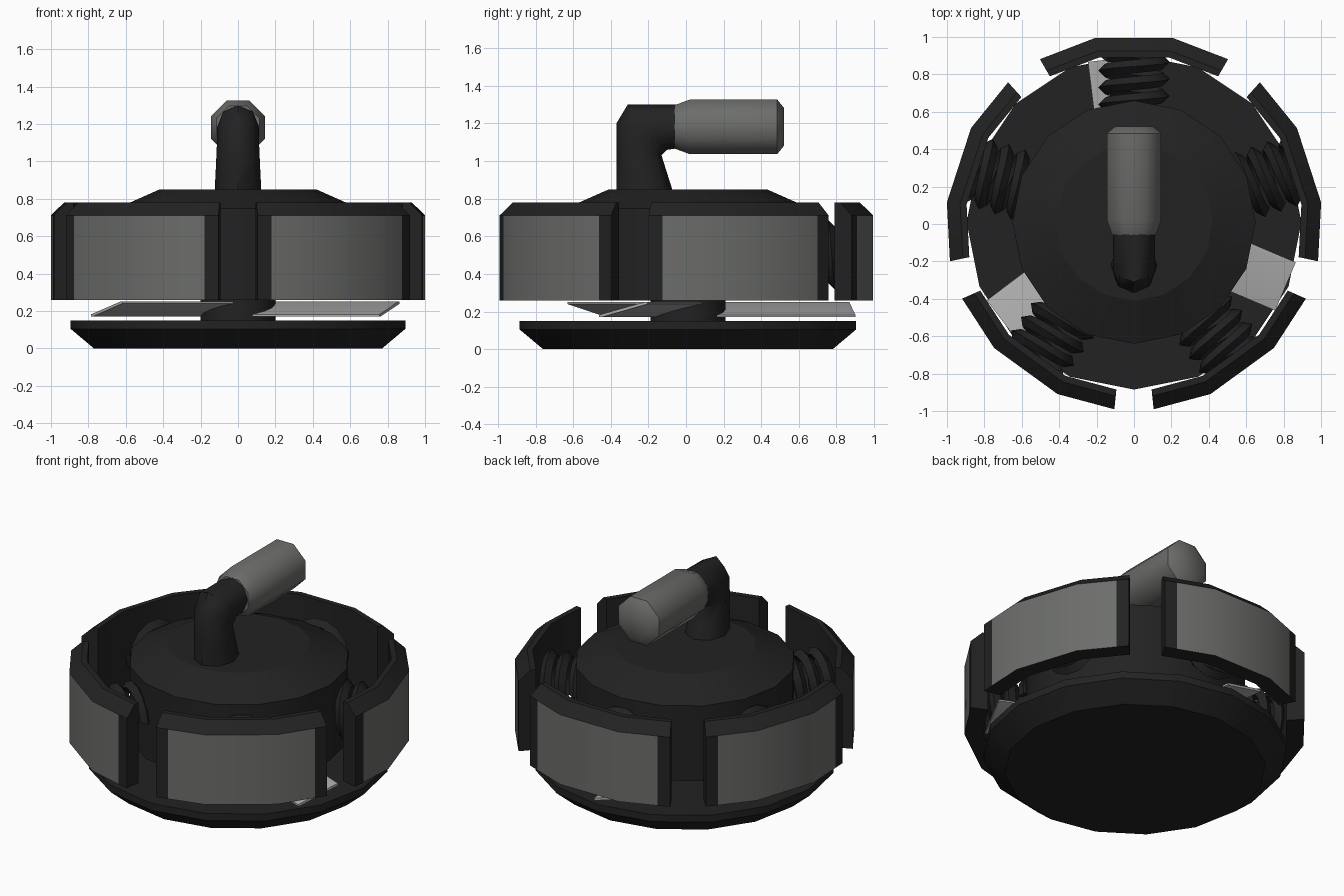
import bpy, bmesh, math
from mathutils import Vector

if "Cube" in bpy.data.objects:
    bpy.data.objects.remove(bpy.data.objects["Cube"])

CY = 0.01  # centre of the round body along y


def material(name, v):
    m = bpy.data.materials.new(name)
    m.diffuse_color = (*v, 1)
    m.use_nodes = True
    m.node_tree.nodes["Principled BSDF"].inputs["Base Color"].default_value = m.diffuse_color
    return m


BLACK = material("black_rubber", (0.016, 0.016, 0.016))
GREY = material("grey_pad", (0.15, 0.155, 0.145))
STEEL = material("light_steel", (0.42, 0.42, 0.42))


def loft(name, rings, mats, rule=None, angle=32):
    """Skin a list of closed rings, cap both ends, colour by rule."""
    bm = bmesh.new()
    vr = [[bm.verts.new(p) for p in r] for r in rings]
    n = len(vr[0])
    for a, b in zip(vr, vr[1:]):
        for i in range(n):
            j = (i + 1) % n
            bm.faces.new((a[i], a[j], b[j], b[i]))
    bm.faces.new(vr[0])
    bm.faces.new(vr[-1][::-1])
    bmesh.ops.recalc_face_normals(bm, faces=bm.faces)
    if rule:
        for f in bm.faces:
            f.material_index = rule(f)
    me = bpy.data.meshes.new(name)
    bm.to_mesh(me)
    bm.free()
    for m in mats:
        me.materials.append(m)
    ob = bpy.data.objects.new(name, me)
    bpy.context.collection.objects.link(ob)
    bpy.ops.object.select_all(action='DESELECT')
    ob.select_set(True)
    bpy.context.view_layer.objects.active = ob
    bpy.ops.object.shade_smooth_by_angle(angle=math.radians(angle))
    return ob


def polar(r, deg, z):
    a = math.radians(deg)
    return Vector((r * math.cos(a), CY + r * math.sin(a), z))


def turned(name, profile, sides=16, angle=20):
    """Upright turned part from (radius, height) pairs."""
    rings = [[polar(r, 360 * i / sides - 90, z) for i in range(sides)]
             for r, z in profile]
    return loft(name, rings, [BLACK], angle=angle)


# Base plate, neck and central drum
turned("base_plate", [(0.77, 0), (0.895, 0.105), (0.895, 0.15)], angle=23)
turned("neck", [(0.2, 0.14), (0.2, 0.27)], angle=23)
turned("drum", [(0.65, 0.26), (0.65, 0.748), (0.42, 0.85)], angle=23)

# Curved outer shoes, each with a grey friction pad on its outer face
PROFILE = [(1.006, 0.26), (1.006, 0.712), (0.935, 0.78), (0.9, 0.78), (0.9, 0.26)]


def shoe(k, mid):
    def section(deg):
        return [polar(r, mid + deg, z) for r, z in PROFILE]
    ends = {s: (section(12 * s), section(30 * s)) for s in (-1, 1)}

    def cut(s):  # pad edge, kept on the flat end facet
        return [a.lerp(b, 0.76) for a, b in zip(*ends[s])]
    rings = [ends[-1][1], cut(-1), ends[-1][0], ends[1][0], cut(1), ends[1][1]]
    centre = polar(1, mid, 0) - polar(0, mid, 0)

    def is_pad(f):
        c = f.calc_center_median() - Vector((0, CY, 0))
        out = Vector((c.x, c.y, 0)).normalized()
        spread = math.degrees(out.angle(centre))
        return int(f.normal.dot(out) > 0.9 and spread < 25)
    loft(f"outer_shoe_{k}", rings, [BLACK, GREY], is_pad)


# Coil springs between the drum and the shoes
def spring(k, mid, turns=3, steps=14):
    axis = polar(1, mid, 0) - polar(0, mid, 0)
    side = Vector((-axis.y, axis.x, 0))
    up = Vector((0, 0, 1))
    rings = []
    for i in range(turns * steps + 1):
        t = i / (turns * steps)
        a = math.tau * turns * t
        out = side * math.cos(a) + up * math.sin(a)
        c = polar(0.63 + 0.27 * t, mid, 0.5) + out * 0.155
        rings.append([c + out * (0.036 * math.cos(b)) + axis * (0.036 * math.sin(b))
                      for b in (math.tau * q / 4 for q in range(4))])
    loft(f"spring_{k}", rings, [BLACK])


for k in range(5):
    shoe(k + 1, 90 + 72 * k)
    spring(k + 1, 90 + 72 * k)

# Three tilted fan blades under the drum
for k in range(3):
    deg = -23 + 120 * k
    axis = polar(1, deg, 0) - polar(0, deg, 0)
    side = Vector((-axis.y, axis.x, 0))
    section = [(-0.14, 0.17), (-0.125, 0.17), (0.14, 0.24), (0.14, 0.25),
               (0.12, 0.25), (-0.14, 0.182)]
    rings = [[polar(r, deg, z) + side * s for s, z in section] for r in (0.1, 0.88)]
    loft(f"fan_blade_{k + 1}", rings, [STEEL])

# Bent handle post: outer and inner edge points (y, z) of each ring, half width
BEND = [((-0.37, 0.83), (-0.07, 0.84), 0.125),
        ((-0.37, 1.0), (-0.105, 0.95), 0.118),
        ((-0.37, 1.2), (-0.13, 1.03), 0.112),
        ((-0.31, 1.3), (-0.1, 1.06), 0.112),
        ((-0.03, 1.3), (-0.03, 1.07), 0.112)]
rings = []
for p, q, w in BEND:
    p, q = Vector((0, *p)), Vector((0, *q))
    c, h = (p + q) / 2, (p - q) / 2
    rings.append([c + h * math.cos(t) + Vector((w * math.sin(t), 0, 0))
                  for t in (math.tau * i / 8 for i in range(8))])
loft("handle_post", rings, [BLACK], angle=50)

# Rounded grey grip
GRIP = [(-0.06, 0.125), (0.02, 0.157), (0.485, 0.157), (0.52, 0.11)]
rings = [[Vector((r * math.sin(t), y, 1.182 + r * math.cos(t)))
          for t in (math.tau * (i + 0.5) / 8 for i in range(8))] for y, r in GRIP]
loft("handle_grip", rings, [GREY], angle=50)
